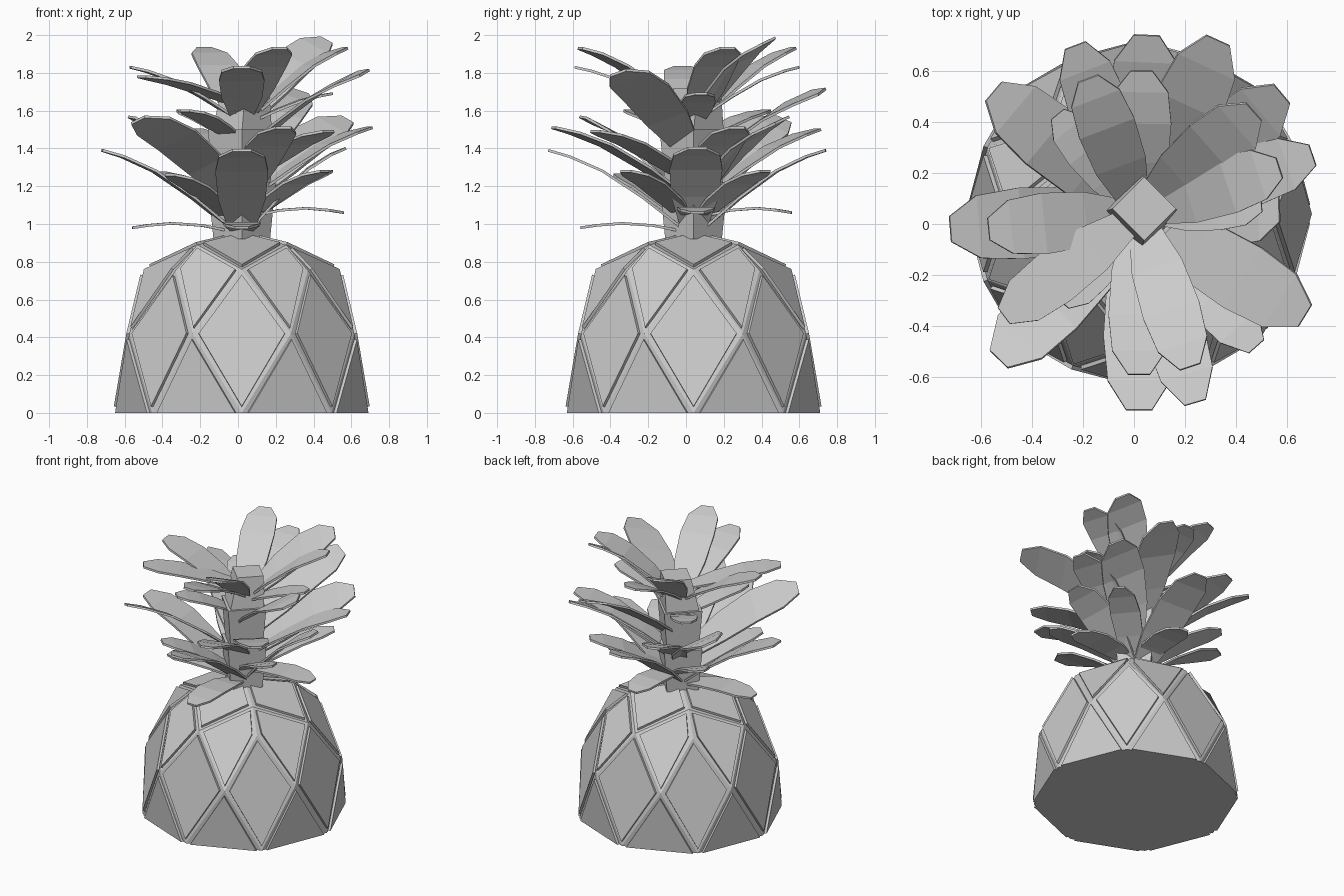
import bpy, bmesh, math
from mathutils import Matrix, Vector

cube = bpy.data.objects.get("Cube")
if cube:
    bpy.data.objects.remove(cube)

CENTRE = Vector((0.02, 0.04, 0))

grey = bpy.data.materials.new("plain grey")
grey.use_nodes = True
grey.diffuse_color = (0.6, 0.6, 0.6, 1)
grey.node_tree.nodes["Principled BSDF"].inputs["Base Color"].default_value = grey.diffuse_color


def finish(bm, name, thickness=0):
    mesh = bpy.data.meshes.new(name)
    bm.to_mesh(mesh)
    bm.free()
    mesh.materials.append(grey)
    obj = bpy.data.objects.new(name, mesh)
    obj.location = CENTRE
    bpy.context.collection.objects.link(obj)
    if thickness:
        mod = obj.modifiers.new("thickness", "SOLIDIFY")
        mod.thickness = thickness
        mod.offset = 0


def cut_floor(bm):
    """Slice everything flat at the ground and close the cut."""
    geom = bm.verts[:] + bm.edges[:] + bm.faces[:]
    bmesh.ops.bisect_plane(bm, geom=geom, plane_co=(0, 0, 0),
                           plane_no=(0, 0, -1), clear_outer=True)
    edges = [e for e in bm.edges if e.is_boundary]
    bmesh.ops.holes_fill(bm, edges=edges, sides=0)


def below(p):
    return Vector((p.x, p.y, -p.z))


# Fruit lattice for one quarter, repeated around the axis
axis_foot = Vector((0, -0.668, 0))
axis_top = Vector((0, -0.515, 0.76))
east_foot = Vector((0.668, 0, 0))
east_top = Vector((0.515, 0, 0.76))
side_a = Vector((0.26, -0.595, 0.42))
side_b = Vector((0.595, -0.26, 0.42))
side_c = Vector((-0.26, -0.595, 0.42))
corner_foot = Vector((0.475, -0.475, 0))
corner_top = Vector((0.35, -0.35, 0.755))
crown_a = Vector((0.235, -0.235, 0.89))
crown_c = Vector((-0.235, -0.235, 0.89))
apex = Vector((0, 0, 0.95))

quarter = [
    (axis_foot, side_a, axis_top, side_c),
    (corner_foot, side_b, corner_top, side_a),
    (axis_top, crown_a, apex, crown_c),
    (side_a, corner_top, crown_a, axis_top),
    (side_b, east_top, crown_a, corner_top),
    (axis_foot, below(side_a), corner_foot, side_a),
    (corner_foot, below(side_b), east_foot, side_b),
]

core = bmesh.new()
panels = bmesh.new()
for k in range(4):
    turn = Matrix.Rotation(k * math.pi / 2, 3, "Z")
    for quad in quarter:
        pts = [turn @ p for p in quad]
        core.faces.new([core.verts.new(p) for p in pts])
        panels.faces.new([panels.verts.new(p) for p in pts])

bmesh.ops.remove_doubles(core, verts=core.verts, dist=0.001)
cut_floor(core)
bmesh.ops.recalc_face_normals(core, faces=core.faces)
finish(core, "fruit_body")

# Raised skin plates, shrunk to leave a strip between neighbours
panels.normal_update()
cells = panels.faces[:]
bmesh.ops.inset_individual(panels, faces=cells, thickness=0.032)
rims = [f for f in panels.faces if f not in set(cells)]
bmesh.ops.delete(panels, geom=rims, context="FACES")
panels.normal_update()
for face in panels.faces[:]:
    push = face.normal * 0.016
    ring = bmesh.ops.extrude_face_region(panels, geom=[face])["geom"]
    bmesh.ops.translate(panels, vec=push,
                        verts=[v for v in ring if isinstance(v, bmesh.types.BMVert)])
cut_floor(panels)
bmesh.ops.recalc_face_normals(panels, faces=panels.faces)
finish(panels, "skin_plates")


# Square stem pieces, with the top end shifted to make them lean
def stem(name, z0, z1, r0, r1, lean=0):
    bm = bmesh.new()
    bmesh.ops.create_cone(bm, cap_ends=True, segments=4, radius1=r0, radius2=r1,
                          depth=z1 - z0, matrix=Matrix.Translation((0, 0, (z0 + z1) / 2)))
    upper = [v for v in bm.verts if v.co.z > (z0 + z1) / 2]
    bmesh.ops.translate(bm, verts=upper, vec=(lean, lean, 0))
    finish(bm, name)


stem("stem_lower", 0.92, 1.22, 0.15, 0.18)
stem("stem_middle", 1.2, 1.5, 0.15, 0.18)
stem("stem_upper", 1.48, 1.72, 0.16, 0.125, 0.02)

# Leaf outline: share of length, share of rise, share of width
OUTLINE = [(0, 0, 0.5), (0.3, 0.4, 0.9), (0.6, 0.74, 1), (0.84, 0.92, 0.88), (1, 1, 0.36)]


def leaf_ring(name, leaves, drop, width, arch=0, roll=0):
    """Leaves given by tip position, falling by drop toward the stem."""
    bm = bmesh.new()
    for tip in leaves:
        tip = Vector(tip) - CENTRE
        out = Vector((tip.x, tip.y, 0))
        across = Vector((-out.y, out.x, 0)).normalized() * math.cos(roll)
        across.z = math.sin(roll)
        root = out.normalized() * 0.05
        rows = []
        for t, rise, w in OUTLINE:
            mid = root.lerp(out, t)
            mid.z = tip.z - drop * (1 - rise) + arch * math.sin(math.pi * t)
            rows.append([bm.verts.new(mid + across * s * w * width / 2) for s in (-1, 1)])
        for a, b in zip(rows, rows[1:]):
            bm.faces.new((a[0], b[0], b[1], a[1]))
    finish(bm, name, 0.014)


leaf_ring("leaves_bottom", [(-0.56, 0.02, 0.98), (0.02, -0.56, 0.98),
                            (0.56, 0.06, 1.06), (0.04, 0.56, 1.06)], 0.02, 0.2, 0.03)
leaf_ring("leaves_low_diagonal", [(0.48, 0.42, 1.28), (0.46, -0.32, 1.28),
                                  (-0.4, 0.42, 1.27), (-0.36, -0.36, 1.26)], 0.25, 0.2)
leaf_ring("leaves_low_long", [(-0.72, -0.02, 1.39), (0.02, -0.73, 1.39),
                              (0.05, 0.74, 1.39), (0.57, 0.06, 1.4)], 0.42, 0.28)
leaf_ring("leaves_middle_diagonal", [(-0.53, -0.53, 1.55), (-0.55, 0.52, 1.55),
                                     (0.58, 0.51, 1.55)], 0.4, 0.29, 0, 0.35)
leaf_ring("leaves_middle_side", [(0.24, -0.7, 1.51), (0.7, 0.27, 1.51),
                                 (-0.23, 0.7, 1.5)], 0.36, 0.24)
leaf_ring("leaves_middle_flat", [(0.48, -0.48, 1.49)], 0.25, 0.22)
leaf_ring("leaves_upper_wide", [(0.67, -0.36, 1.8), (0.33, 0.72, 1.7)], 0.4, 0.29, 0, 0.3)
leaf_ring("leaves_upper_short", [(0.5, 0.08, 1.69), (-0.3, 0.43, 1.6),
                                 (-0.28, -0.31, 1.6)], 0.15, 0.18)
leaf_ring("leaves_top_axis", [(-0.57, -0.02, 1.83), (0.02, -0.59, 1.83),
                              (0.03, 0.6, 1.83)], 0.26, 0.24)
leaf_ring("leaves_top_side", [(0.22, -0.56, 1.93), (0.57, 0.22, 1.93),
                              (-0.18, 0.57, 1.93)], 0.36, 0.23)
leaf_ring("leaves_top_flat", [(-0.51, -0.36, 1.78)], 0.14, 0.22)
leaf_ring("leaves_top_tall", [(0.47, 0.44, 1.97)], 0.4, 0.27, 0, 0.35)
